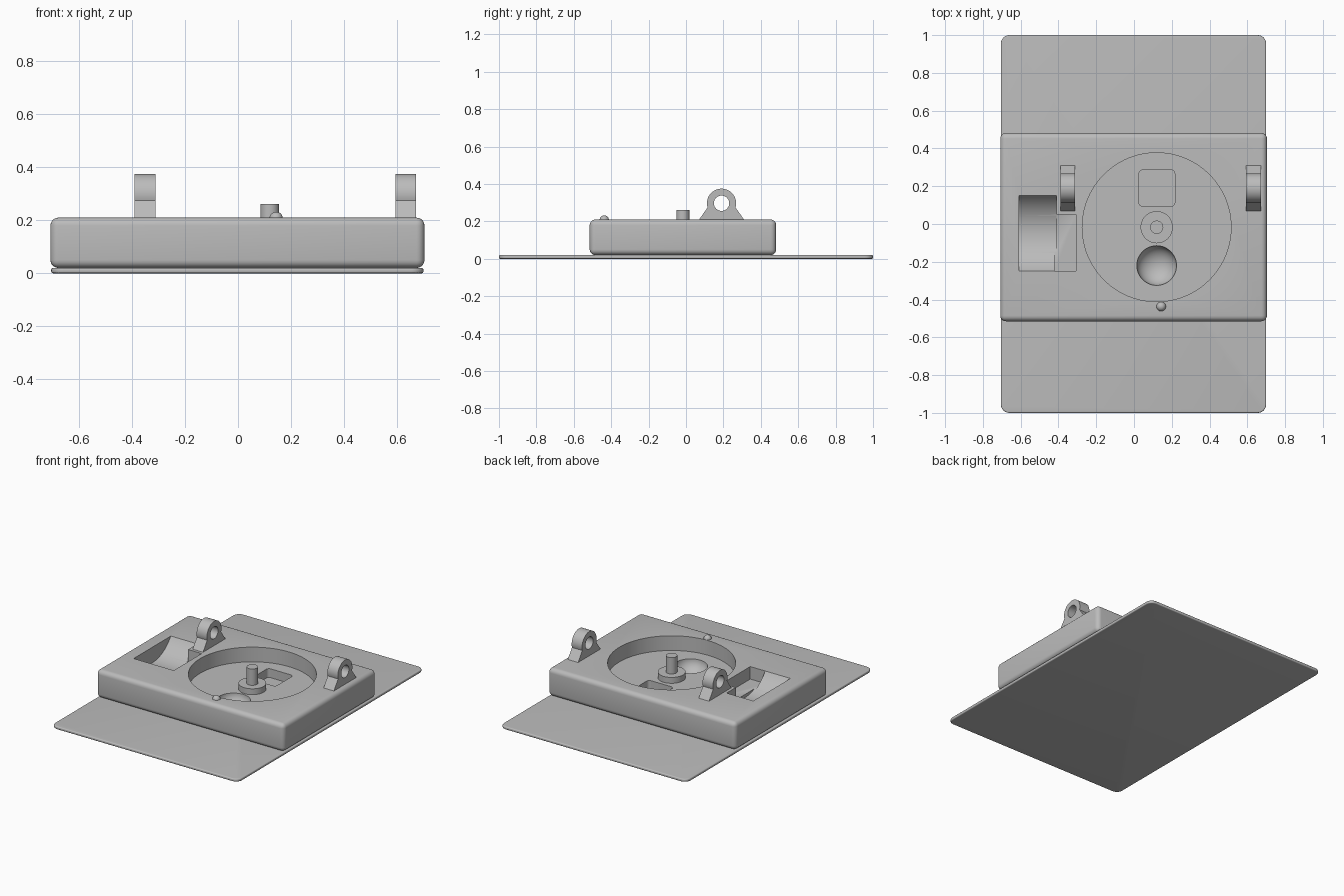
import bpy, bmesh, math
from mathutils import Matrix, Vector

if "Cube" in bpy.data.objects:
    bpy.data.objects.remove(bpy.data.objects["Cube"])

grey = bpy.data.materials.new("plain_grey")
grey.use_nodes = True
COLOUR = (0.5, 0.5, 0.5, 1)
grey.diffuse_color = COLOUR
grey.node_tree.nodes["Principled BSDF"].inputs["Base Color"].default_value = COLOUR


def make(name, bm):
    bmesh.ops.recalc_face_normals(bm, faces=bm.faces)
    mesh = bpy.data.meshes.new(name)
    bm.to_mesh(mesh)
    bm.free()
    mesh.materials.append(grey)
    ob = bpy.data.objects.new(name, mesh)
    bpy.context.collection.objects.link(ob)
    return ob


def box(name, x, y, z, corner=0, edge=0):
    """Box from ranges; corner rounds upright edges, edge rounds all remaining sharp ones."""
    bm = bmesh.new()
    size = [r[1] - r[0] for r in (x, y, z)]
    mid = [(r[0] + r[1]) / 2 for r in (x, y, z)]
    bmesh.ops.create_cube(bm, size=1, matrix=Matrix.Translation(mid) @ Matrix.Diagonal((*size, 1)))
    if corner:
        up = [e for e in bm.edges if abs(e.verts[0].co.z - e.verts[1].co.z) > 1e-4]
        bmesh.ops.bevel(bm, geom=up, offset=corner, segments=6, profile=0.5, affect='EDGES')
    if edge:
        sharp = [e for e in bm.edges if e.calc_face_angle(0) > 0.7]
        bmesh.ops.bevel(bm, geom=sharp, offset=edge, segments=5, profile=0.5, affect='EDGES')
    return make(name, bm)


def cylinder(name, centre, radius, height, axis='Z', segments=96):
    bm = bmesh.new()
    turn = Matrix.Rotation(math.pi / 2, 4, 'Y') if axis == 'X' else Matrix()
    bmesh.ops.create_cone(bm, cap_ends=True, segments=segments, radius1=radius, radius2=radius,
                          depth=height, matrix=Matrix.Translation(centre) @ turn)
    return make(name, bm)


def ball(name, centre, radius, height):
    bm = bmesh.new()
    bmesh.ops.create_uvsphere(bm, u_segments=48, v_segments=24, radius=1,
                              matrix=Matrix.Translation(centre) @ Matrix.Diagonal((radius, radius, height, 1)))
    return make(name, bm)


def boolean(ob, cutter, operation='DIFFERENCE'):
    mod = ob.modifiers.new("boolean", 'BOOLEAN')
    mod.operation, mod.solver, mod.object = operation, 'EXACT', cutter
    bpy.context.view_layer.objects.active = ob
    bpy.ops.object.modifier_apply(modifier=mod.name)
    bpy.data.objects.remove(cutter)


TOP, FLOOR = 0.21, 0.11
HUB = (0.12, -0.017)
parts = []

# Thin base plate
parts.append(box("base_plate", (-0.705, 0.7), (-1, 1), (0, 0.02), corner=0.045, edge=0.007))

# Housing block with rounded edges
body = box("housing", (-0.708, 0.704), (-0.515, 0.482), (0.02, TOP), edge=0.03)
parts.append(body)

# Round recess with a square pocket and a bowl in its floor
boolean(body, cylinder("recess_cutter", (*HUB, FLOOR + 0.1), 0.394, 0.2))
boolean(body, box("pocket_cutter", (0.026, 0.216), (0.094, 0.286), (0.05, 0.3), corner=0.02))
boolean(body, ball("bowl_cutter", (0.12, -0.22, FLOOR), 0.105, 0.085))

# Curved trough (arc clipped to its pocket width) and shallow side slot
boolean(body, cylinder("trough_cutter", (-0.51, -0.05, 0.345), 0.2413, 0.2, 'X', 128))
boolean(body, box("slot_cutter", (-0.42, -0.308), (-0.25, 0.05), (0.125, 0.3)))

# Hub and spindle in the recess
parts.append(cylinder("hub", (*HUB, 0.125), 0.085, 0.05))
parts.append(cylinder("spindle", (*HUB, 0.19), 0.035, 0.142, segments=48))

# Small round button near the front edge
parts.append(ball("button", (0.144, -0.437, 0.207), 0.025, 0.025))

# Pair of pierced hinge lugs: triangular foot flowing into a round eye
EYE = Vector((0.19, 0.297))
RADIUS = 0.078
for name, x0, x1 in (("right_lug", -0.39, -0.312), ("left_lug", 0.594, 0.672)):
    profile = [(0.07, TOP - 0.02), (0.07, TOP)]
    for i in range(33):
        a = math.radians(197 - i * 214 / 32)
        profile.append((EYE.x + RADIUS * math.cos(a), EYE.y + RADIUS * math.sin(a)))
    profile += [(0.31, TOP), (0.31, TOP - 0.02)]
    bm = bmesh.new()
    face = bm.faces.new([bm.verts.new((x0, y, z)) for y, z in profile])
    ext = bmesh.ops.extrude_face_region(bm, geom=[face])
    moved = [v for v in ext["geom"] if isinstance(v, bmesh.types.BMVert)]
    bmesh.ops.translate(bm, verts=moved, vec=(x1 - x0, 0, 0))
    lug = make(name, bm)
    boolean(lug, cylinder("eye_cutter", ((x0 + x1) / 2, *EYE), 0.041, 0.2, 'X', 48))
    parts.append(lug)

# Smooth shading with sharp edges kept
bpy.ops.object.select_all(action='DESELECT')
for ob in parts:
    ob.select_set(True)
bpy.context.view_layer.objects.active = body
bpy.ops.object.shade_smooth_by_angle(angle=math.radians(30))
